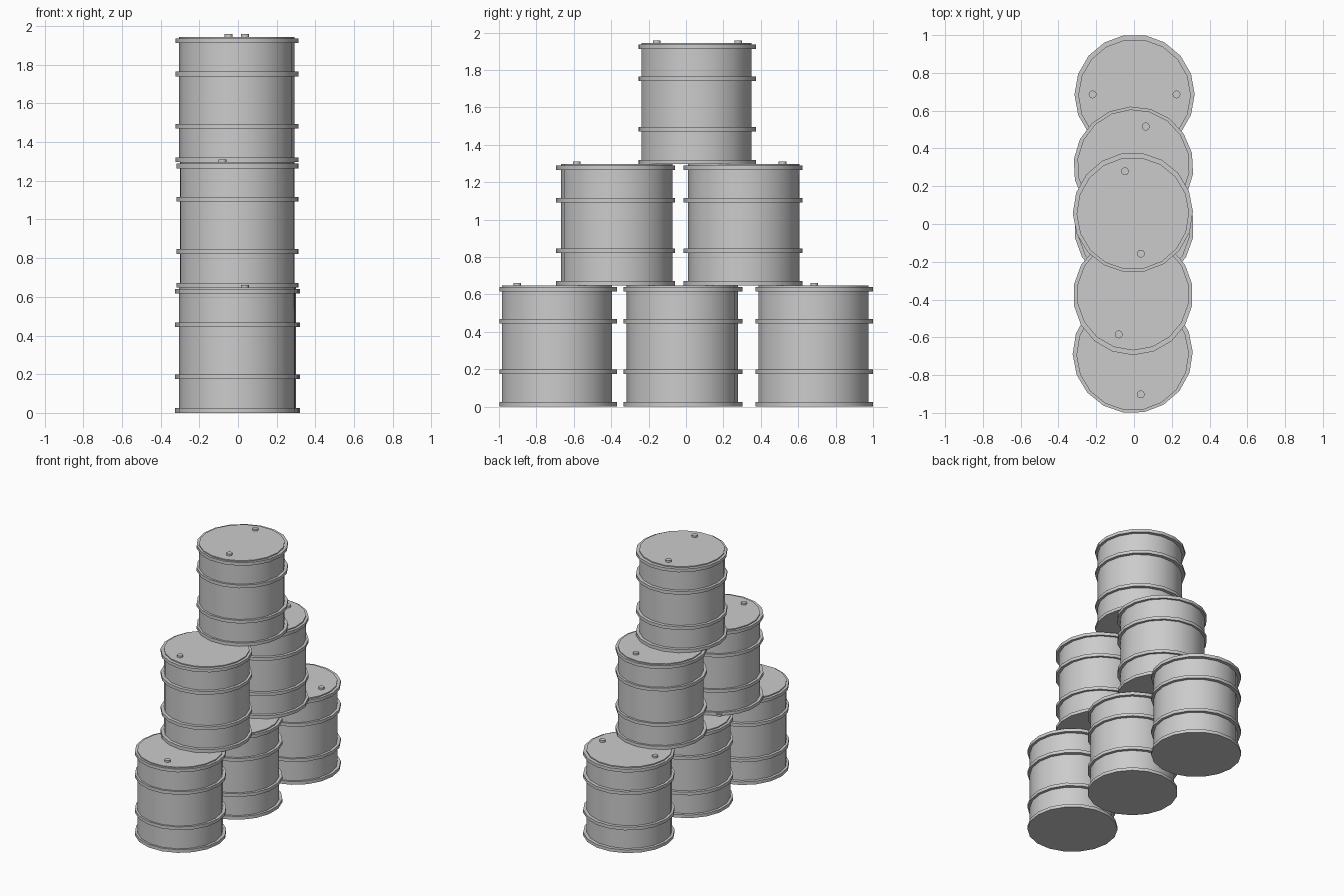
import bpy, bmesh
from math import radians, cos, sin, pi

if "Cube" in bpy.data.objects:
    bpy.data.objects.remove(bpy.data.objects["Cube"])

SIDES = 18
R_BODY, R_HOOP, HEIGHT = 0.298, 0.318, 0.648
HOOP_Z = [0.0, 0.174, 0.444, 0.616]
HOOP_H = 0.024
BUNG_DIST, BUNG_R, BUNG_H = 0.222, 0.021, 0.014


def finish(name, bm, loc, angle):
    bmesh.ops.recalc_face_normals(bm, faces=bm.faces[:])
    mesh = bpy.data.meshes.new(name)
    bm.to_mesh(mesh)
    bm.free()
    obj = bpy.data.objects.new(name, mesh)
    bpy.context.collection.objects.link(obj)
    obj.location = loc
    obj.rotation_euler.z = angle
    bpy.ops.object.select_all(action='DESELECT')
    obj.select_set(True)
    bpy.context.view_layer.objects.active = obj
    bpy.ops.object.shade_smooth_by_angle(angle=radians(35))
    return obj


def circle(bm, r, z, n=SIDES, cx=0.0):
    return [bm.verts.new((cx + r * cos(2 * pi * i / n), r * sin(2 * pi * i / n), z))
            for i in range(n)]


def bridge(bm, a, b):
    n = len(a)
    for i in range(n):
        j = (i + 1) % n
        bm.faces.new((a[i], a[j], b[j], b[i]))


def drum(tag, x, y, z, degrees, body_dy):
    angle = radians(degrees)

    # closed drum shell
    bm = bmesh.new()
    low, high = circle(bm, R_BODY, 0), circle(bm, R_BODY, HEIGHT)
    bridge(bm, low, high)
    bm.faces.new(low)
    bm.faces.new(high)
    finish("drum_body_" + tag, bm, (x, y + body_dy, z), angle)

    # four square-section hoops
    bm = bmesh.new()
    for h in HOOP_Z:
        rings = [circle(bm, R_BODY - 0.012, h), circle(bm, R_HOOP, h),
                 circle(bm, R_HOOP, h + HOOP_H), circle(bm, R_BODY - 0.012, h + HOOP_H)]
        for i in range(3):
            bridge(bm, rings[i], rings[i + 1])
    finish("drum_hoops_" + tag, bm, (x, y, z), angle)

    # two bungs on the lid
    bm = bmesh.new()
    for side in (-1, 1):
        low = circle(bm, BUNG_R, HEIGHT - 0.002, 12, side * BUNG_DIST)
        high = circle(bm, BUNG_R, HEIGHT + BUNG_H, 12, side * BUNG_DIST)
        bridge(bm, low, high)
        bm.faces.new(high)
    finish("drum_bungs_" + tag, bm, (x, y, z), angle)


# pyramid stack: name, x, y, tier, rotation, slight body offset
for tag, x, y, tier, rot, dy in [
    ("bottom_front", -0.007, -0.684, 0, -79, -0.006),
    ("bottom_middle", 0.0, -0.016, 0, 30, -0.003),
    ("bottom_back", 0.003, 0.686, 0, 0, -0.005),
    ("middle_front", -0.005, -0.376, 1, -110, 0.005),
    ("middle_back", -0.003, 0.304, 1, 73, 0.005),
    ("top", -0.006, 0.061, 2, -79, -0.005),
]:
    drum(tag, x, y, tier * HEIGHT, rot, dy)
